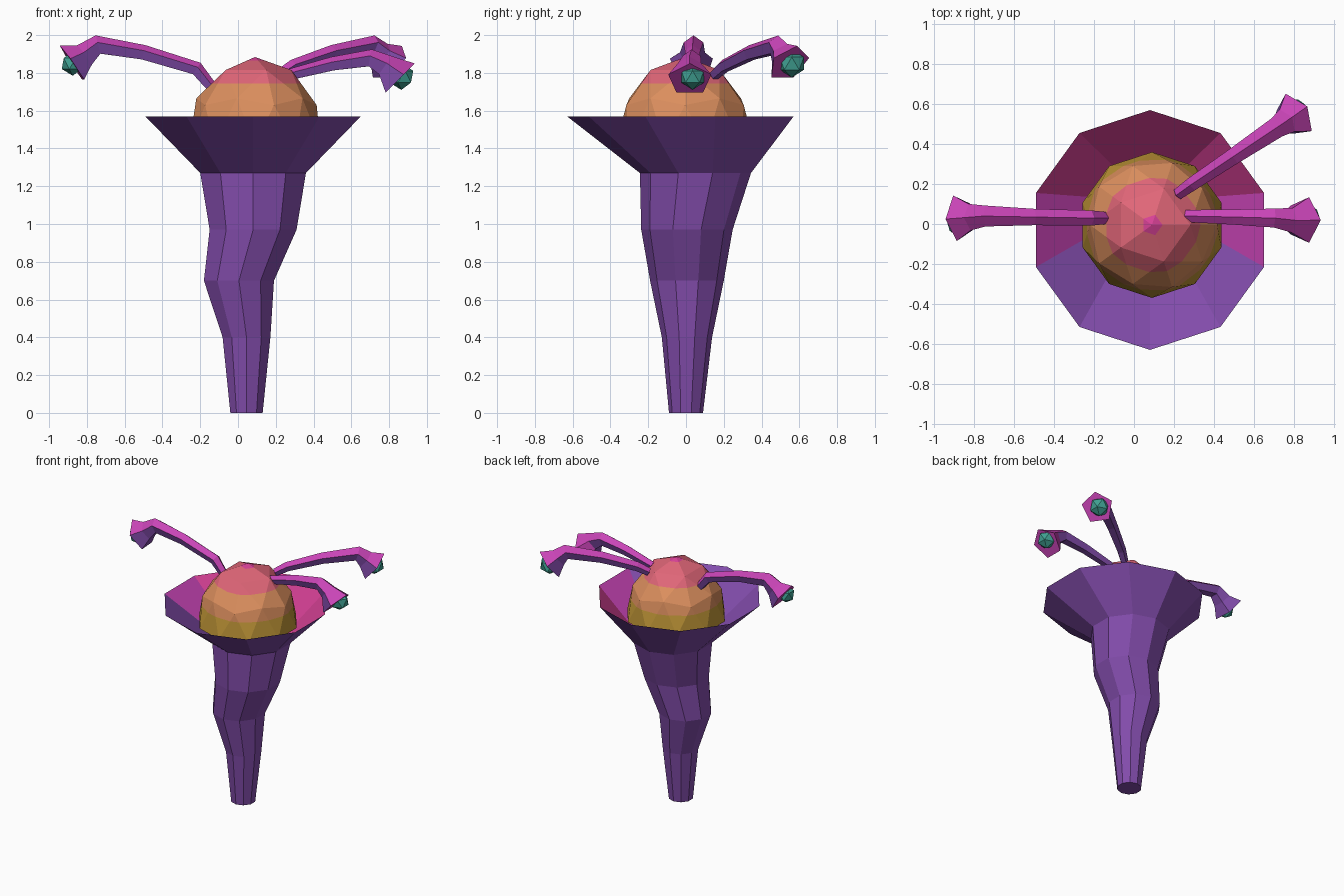
import bpy, bmesh, math
from mathutils import Vector

if "Cube" in bpy.data.objects:
    bpy.data.objects.remove(bpy.data.objects["Cube"])


def material(name, rgb):
    m = bpy.data.materials.new(name)
    lin = [((c / 255 + 0.055) / 1.055) ** 2.4 for c in rgb]
    m.diffuse_color = (*lin, 1)
    m.use_nodes = True
    m.node_tree.nodes["Principled BSDF"].inputs["Base Color"].default_value = m.diffuse_color
    return m


PURPLE = material("purple", (130, 76, 171))
MAGENTA = material("magenta", (200, 68, 182))
PINK = material("hot pink", (215, 65, 150))
CORAL = material("coral", (224, 102, 120))
ORANGE = material("orange", (220, 143, 94))
YELLOW = material("mustard", (192, 150, 55))
TEAL = material("teal", (64, 160, 146))


def finish(name, bm, mats, rule=None):
    bm.normal_update()
    if rule:
        for f in bm.faces:
            f.material_index = rule(f)
    me = bpy.data.meshes.new(name)
    bm.to_mesh(me)
    bm.free()
    for m in mats:
        me.materials.append(m)
    ob = bpy.data.objects.new(name, me)
    bpy.context.collection.objects.link(ob)
    return ob


def skin(bm, rings):
    """Join successive vertex rings with quads and cap both ends."""
    for a, b in zip(rings, rings[1:]):
        n = len(a)
        for i in range(n):
            j = (i + 1) % n
            bm.faces.new((a[i], a[j], b[j], b[i]))
    bm.faces.new(rings[0][::-1])
    bm.faces.new(rings[-1])


# Ten-sided stem flaring into an open bowl: (centre x, centre y, z, radius)
STEM = [(.045, 0, 0, .09), (.045, .005, .4, .133), (.005, .005, .7, .195),
        (.08, .005, .97, .242), (.08, .05, 1.27, .294),
        (.08, -.03, 1.57, .60), (.08, .045, 1.285, .285)]
bm = bmesh.new()
rings = []
for cx, cy, z, r in STEM:
    rings.append([bm.verts.new((cx + r * math.cos(math.radians(18 + 36 * i)),
                                cy + r * math.sin(math.radians(18 + 36 * i)), z))
                  for i in range(10)])
skin(bm, rings)


def bowl_colour(f):
    if f.normal.z < 0.2:
        return 0
    y = f.calc_center_median().y
    return 2 if y > 0.1 else (0 if y < -0.15 else 1)


finish("stem_and_bowl", bm, [PURPLE, MAGENTA, PINK], bowl_colour)

# Faceted dome in the bowl, cut into colour bands by height
bm = bmesh.new()
bmesh.ops.create_icosphere(bm, subdivisions=2, radius=1)
for v in bm.verts:
    v.co = (.09 + .365 * v.co.x, -.005 + .365 * v.co.y, 1.424 + .46 * v.co.z)
bmesh.ops.delete(bm, geom=[f for f in bm.faces if f.calc_center_median().z < 1.42],
                 context='FACES')
BANDS = (1.57, 1.745, 1.865)
for h in BANDS:
    bmesh.ops.bisect_plane(bm, geom=bm.verts[:] + bm.edges[:] + bm.faces[:],
                           plane_co=(0, 0, h), plane_no=(0, 0, 1))
finish("dome", bm, [YELLOW, ORANGE, CORAL, PINK],
       lambda f: sum(f.calc_center_median().z > h for h in BANDS))


# Curved stalks with a flared end, each holding a teal eye
def stalk(name, path, radii):
    pts = [Vector(p) for p in path]
    bm = bmesh.new()
    rings = []
    for k, (p, r) in enumerate(zip(pts, radii)):
        t = Vector()
        if k > 0:
            t += (p - pts[k - 1]).normalized()
        if k < len(pts) - 1:
            t += (pts[k + 1] - p).normalized()
        t.normalize()
        side = t.cross(Vector((0, 0, 1))).normalized()
        up = side.cross(t)
        rings.append([bm.verts.new(p + r * (up * math.cos(a) - side * math.sin(a)))
                      for a in (math.tau * i / 5 for i in range(5))])
    skin(bm, rings)
    bmesh.ops.recalc_face_normals(bm, faces=bm.faces[:])
    finish(name, bm, [PURPLE, MAGENTA],
           lambda f: int(f.normal.z > 0.1 or len(f.verts) == 5))


def eye(name, centre, r):
    bm = bmesh.new()
    bmesh.ops.create_icosphere(bm, subdivisions=1, radius=r)
    bmesh.ops.translate(bm, verts=bm.verts[:], vec=centre)
    finish(name, bm, [TEAL])


stalk("left_stalk",
      [(-.13, .03, 1.71), (-.22, .03, 1.82), (-.5, .035, 1.905),
       (-.74, .04, 1.945), (-.81, .035, 1.89), (-.875, .03, 1.845)],
      (.03, .04, .043, .055, .07, .12))
eye("left_eye", (-.875, .0, 1.85), .065)

stalk("right_stalk",
      [(.26, .04, 1.785), (.5, .035, 1.845), (.7, .03, 1.875),
       (.78, .02, 1.835), (.85, .02, 1.765)],
      (.032, .04, .05, .065, .12))
eye("right_eye", (.865, .035, 1.78), .07)

stalk("back_stalk",
      [(.22, .15, 1.79), (.29, .2, 1.835), (.5, .34, 1.905), (.71, .48, 1.945),
       (.755, .51, 1.9), (.805, .545, 1.85)],
      (.03, .036, .043, .055, .07, .12))
eye("back_eye", (.80, .56, 1.85), .075)
